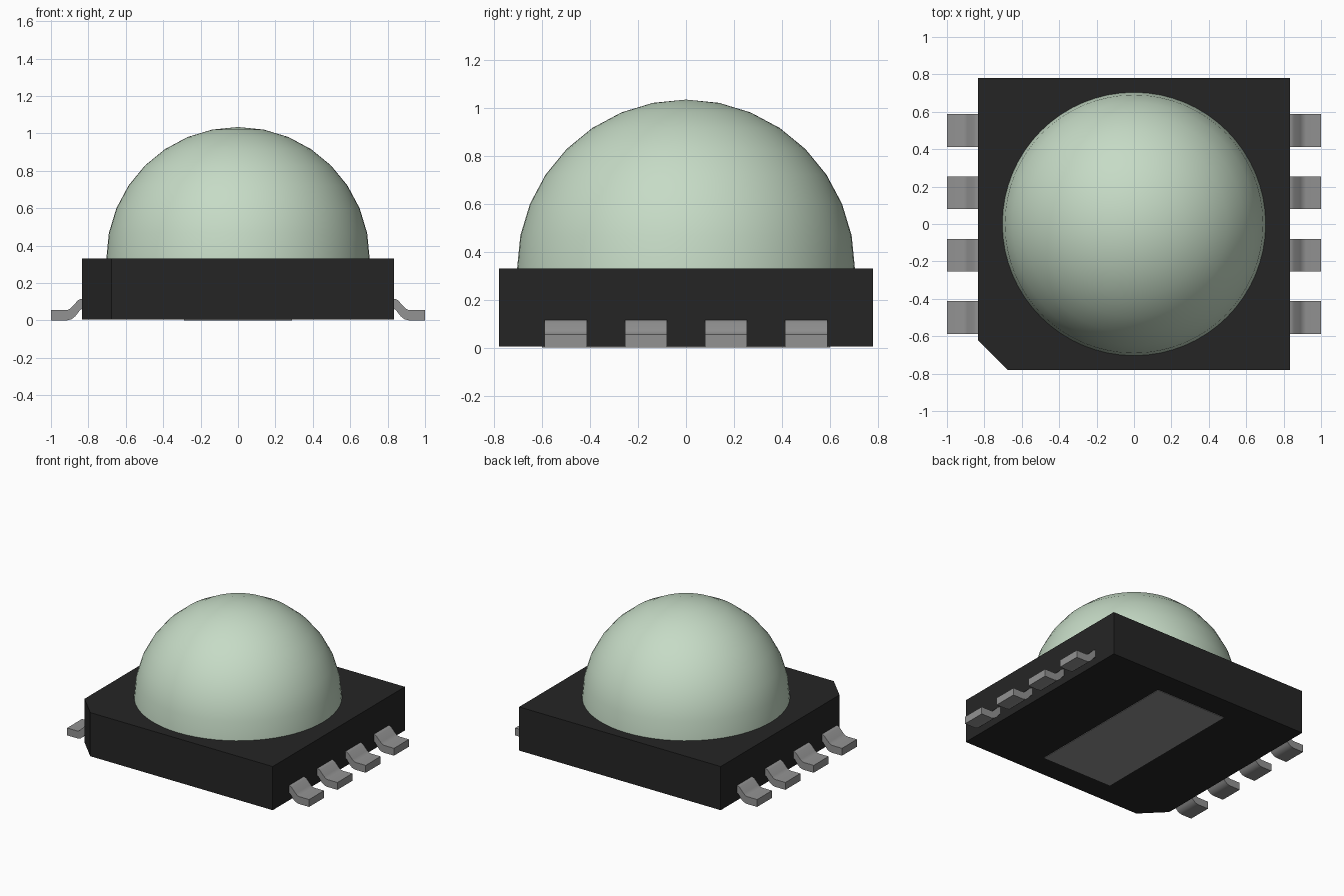
import bpy, bmesh, math

cube = bpy.data.objects.get("Cube")
if cube:
    bpy.data.objects.remove(cube, do_unlink=True)


def srgb(r, g, b):
    lin = [((c / 255 + 0.055) / 1.055) ** 2.4 for c in (r, g, b)]
    return (*lin, 1.0)


def material(name, colour):
    m = bpy.data.materials.new(name)
    m.use_nodes = True
    m.diffuse_color = colour
    m.node_tree.nodes["Principled BSDF"].inputs["Base Color"].default_value = colour
    return m


BLACK = material("black plastic", srgb(37, 37, 37))
METAL = material("grey metal", srgb(146, 146, 146))
LENS = material("pale green lens", srgb(198, 219, 198))


def prism(name, outline, axis, lo, hi, mat):
    """Extrude a 2D outline along z (outline in x, y) or y (outline in x, z)."""
    place = (lambda a, b, t: (a, b, t)) if axis == "z" else (lambda a, b, t: (a, t, b))
    bm = bmesh.new()
    face = bm.faces.new([bm.verts.new(place(a, b, lo)) for a, b in outline])
    new = bmesh.ops.extrude_face_region(bm, geom=[face])["geom"]
    shift = (0, 0, hi - lo) if axis == "z" else (0, hi - lo, 0)
    bmesh.ops.translate(bm, vec=shift, verts=[v for v in new if isinstance(v, bmesh.types.BMVert)])
    bmesh.ops.recalc_face_normals(bm, faces=bm.faces)
    return finish(name, bm, mat)


def finish(name, bm, mat):
    mesh = bpy.data.meshes.new(name)
    bm.to_mesh(mesh)
    bm.free()
    mesh.materials.append(mat)
    obj = bpy.data.objects.new(name, mesh)
    bpy.context.collection.objects.link(obj)
    return obj


def smooth(obj, degrees):
    bpy.ops.object.select_all(action="DESELECT")
    obj.select_set(True)
    bpy.context.view_layer.objects.active = obj
    bpy.ops.object.shade_smooth_by_angle(angle=math.radians(degrees))


# Square package body with one cut corner
HX, HY, CUT, TOP = 0.833, 0.78, 0.158, 0.33
prism("body", [(HX, -HY), (HX, HY), (-HX, HY), (-HX, -HY + CUT), (-HX + CUT, -HY)],
      "z", 0.004, TOP, BLACK)

# Thermal pad under the body
prism("thermal_pad", [(-0.29, -0.6), (0.29, -0.6), (0.29, 0.6), (-0.29, 0.6)],
      "z", 0.0, 0.008, METAL)

# Hemispherical lens: quarter-circle profile spun around z
R, RINGS, SEGMENTS = 0.704, 8, 64
bm = bmesh.new()
arc = [bm.verts.new((R * math.cos(a), 0, TOP + R * math.sin(a)))
       for a in (i * math.pi / 2 / RINGS for i in range(RINGS + 1))]
edges = [bm.edges.new(pair) for pair in zip(arc, arc[1:])]
bmesh.ops.spin(bm, geom=arc + edges, cent=(0, 0, 0), axis=(0, 0, 1),
               angle=2 * math.pi, steps=SEGMENTS)
bmesh.ops.remove_doubles(bm, verts=bm.verts, dist=1e-4)
rim = [e for e in bm.edges if e.is_boundary]
bmesh.ops.contextual_create(bm, geom=rim)
bmesh.ops.recalc_face_normals(bm, faces=bm.faces)
smooth(finish("lens_dome", bm, LENS), 40)

# Gull-wing leads, four on each side
LEAD = [(0.80, 0.115), (0.84, 0.115), (0.855, 0.108), (0.89, 0.070), (0.905, 0.058),
        (0.92, 0.055), (1.0, 0.055), (1.0, 0.0), (0.915, 0.0), (0.89, 0.006),
        (0.87, 0.022), (0.842, 0.058), (0.825, 0.065), (0.80, 0.065)]
for side, sign in (("left", 1), ("right", -1)):
    for i in range(4):
        y = (i - 1.5) * 0.334
        lead = prism(f"{side}_lead_{i + 1}", [(sign * x, z) for x, z in LEAD],
                     "y", y - 0.088, y + 0.088, METAL)
        smooth(lead, 35)
